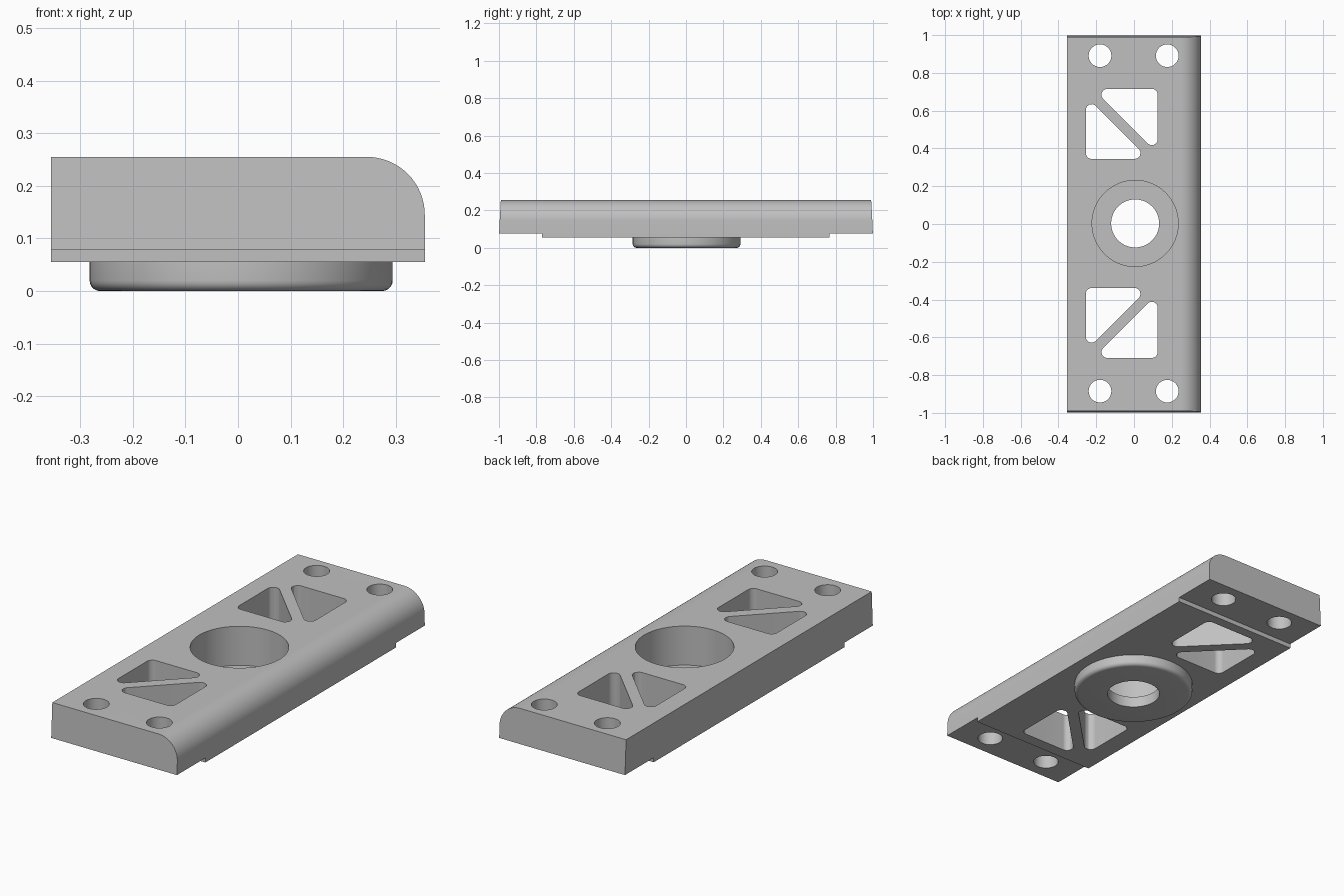
import bpy, bmesh, math
from mathutils import Vector

cube = bpy.data.objects.get("Cube")
if cube:
    bpy.data.objects.remove(cube, do_unlink=True)

HALF_W, TOP, BASE, STEP = 0.355, 0.255, 0.055, 0.078
CX, CY = 0.006, 0.003          # centre of the bore and hole pattern

grey = bpy.data.materials.new("plain grey")
grey.use_nodes = True
grey.diffuse_color = (0.53, 0.53, 0.53, 1)
grey.node_tree.nodes["Principled BSDF"].inputs["Base Color"].default_value = grey.diffuse_color


def make(name, bm):
    bmesh.ops.recalc_face_normals(bm, faces=bm.faces)
    mesh = bpy.data.meshes.new(name)
    bm.to_mesh(mesh)
    bm.free()
    mesh.materials.append(grey)
    obj = bpy.data.objects.new(name, mesh)
    bpy.context.collection.objects.link(obj)
    return obj


def prism(name, points, offset):
    """Extrude a closed outline of 3D points."""
    bm = bmesh.new()
    face = bm.faces.new([bm.verts.new(p) for p in points])
    ext = bmesh.ops.extrude_face_region(bm, geom=[face])
    verts = [g for g in ext["geom"] if isinstance(g, bmesh.types.BMVert)]
    bmesh.ops.translate(bm, verts=verts, vec=offset)
    return make(name, bm)


def circle(x, y, z, r, n):
    return [(x + r * math.cos(2 * math.pi * i / n),
             y + r * math.sin(2 * math.pi * i / n), z) for i in range(n)]


def rounded(points, r, z, n=8):
    """Outline with every corner replaced by a tangent arc."""
    out = []
    pts = [Vector(p) for p in points]
    for i, p in enumerate(pts):
        a = (pts[i - 1] - p).normalized()
        b = (pts[(i + 1) % len(pts)] - p).normalized()
        half = a.angle(b) / 2
        centre = p + (a + b).normalized() * (r / math.sin(half))
        start = p + a * (r / math.tan(half)) - centre
        end = p + b * (r / math.tan(half)) - centre
        for k in range(n + 1):
            v = start.lerp(end, k / n).normalized() * r + centre
            out.append((v.x, v.y, z))
    return out


def combine(obj, tool, operation):
    mod = obj.modifiers.new(operation.lower(), 'BOOLEAN')
    mod.operation, mod.solver, mod.object = operation, 'EXACT', tool
    bpy.context.view_layer.update()
    graph = bpy.context.evaluated_depsgraph_get()
    mesh = bpy.data.meshes.new_from_object(obj.evaluated_get(graph))
    obj.modifiers.clear()
    obj.data = mesh
    bpy.data.objects.remove(tool, do_unlink=True)


# Main block: one rounded long edge, slightly drafted ends
r = 0.11
profile = [(-HALF_W, -1, BASE), (HALF_W, -1, BASE)]
for i in range(17):
    a = math.pi / 2 * i / 16
    profile.append((HALF_W - r + r * math.cos(a), -1, TOP - r + r * math.sin(a)))
profile.append((-HALF_W, -1, TOP))
plate = prism("mounting_plate", profile, (0, 2, 0))
for v in plate.data.vertices:
    v.co.y *= 1 - 0.01 * max(0, v.co.z - STEP) / (TOP - STEP)

# Shallow steps under both ends
for y0, y1 in ((-1.1, -0.77), (0.767, 1.1)):
    box = [(-0.5, y0, -0.1), (0.5, y0, -0.1), (0.5, y1, -0.1), (-0.5, y1, -0.1)]
    combine(plate, prism("step_cutter", box, (0, 0, STEP + 0.1)), 'DIFFERENCE')

# Round boss underneath with a softened lower rim
boss = prism("boss", circle(CX, CY, 0, 0.288, 96), (0, 0, 0.12))
bm = bmesh.new()
bm.from_mesh(boss.data)
rim = [e for e in bm.edges if all(v.co.z < 0.01 for v in e.verts)]
bmesh.ops.bevel(bm, geom=rim, offset=0.02, segments=5, profile=0.5, affect='EDGES')
bm.to_mesh(boss.data)
bm.free()
combine(plate, boss, 'UNION')

# Counterbore and through hole
combine(plate, prism("bore_cutter", circle(CX, CY, 0.056, 0.228, 96), (0, 0, 0.4)), 'DIFFERENCE')
combine(plate, prism("hole_cutter", circle(CX, CY, -0.1, 0.127, 64), (0, 0, 0.5)), 'DIFFERENCE')

# Corner screw holes
for x in (-0.18, 0.176):
    for s in (-1, 1):
        tool = prism("screw_cutter", circle(x, CY + s * 0.888, -0.1, 0.06, 40), (0, 0, 0.5))
        combine(plate, tool, 'DIFFERENCE')

# Paired triangular windows, mirrored front to back
triangles = (((-0.255, 0.342), (0.077, 0.342), (-0.255, 0.674)),
             ((0.125, 0.712), (-0.215, 0.712), (0.125, 0.372)))
for tri in triangles:
    for s in (-1, 1):
        outline = rounded([(x, CY + s * y) for x, y in tri], 0.03, -0.1)
        combine(plate, prism("window_cutter", outline, (0, 0, 0.5)), 'DIFFERENCE')

# Smooth shading with sharp edges kept
bpy.ops.object.select_all(action='DESELECT')
plate.select_set(True)
bpy.context.view_layer.objects.active = plate
bpy.ops.object.shade_smooth_by_angle(angle=math.radians(30))
